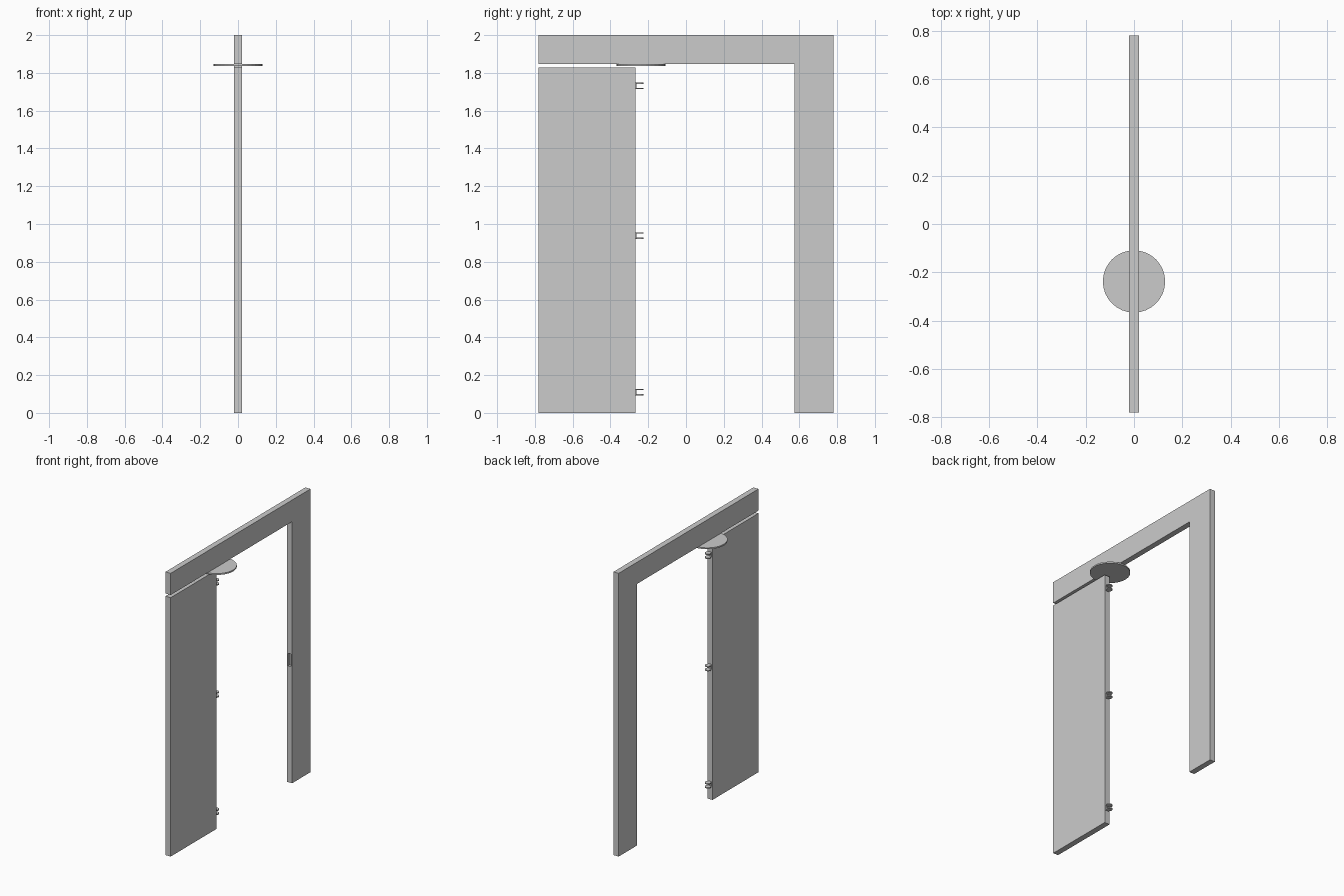
import bpy
import bmesh
from mathutils import Matrix, Vector

cube = bpy.data.objects.get("Cube")
if cube:
    bpy.data.objects.remove(cube, do_unlink=True)

grey = bpy.data.materials.new("plain_grey")
grey.use_nodes = True
grey.diffuse_color = (0.6, 0.6, 0.6, 1)
grey.node_tree.nodes["Principled BSDF"].inputs["Base Color"].default_value = (0.6, 0.6, 0.6, 1)

HALF = 0.02        # half thickness of frame and door
END = 0.78         # half length of the frame
HEADER = 1.847     # underside of the header
JAMB = 0.575       # inner side of the post
EDGE = -0.267      # hinge edge of the door


def finish(name, bm):
    bmesh.ops.recalc_face_normals(bm, faces=bm.faces)
    mesh = bpy.data.meshes.new(name)
    bm.to_mesh(mesh)
    bm.free()
    mesh.materials.append(grey)
    obj = bpy.data.objects.new(name, mesh)
    bpy.context.collection.objects.link(obj)
    return obj


def box(name, low, high):
    low, high = Vector(low), Vector(high)
    bm = bmesh.new()
    place = Matrix.Translation((low + high) / 2) @ Matrix.Diagonal((high - low).to_4d())
    place[3][3] = 1
    bmesh.ops.create_cube(bm, size=1, matrix=place)
    return finish(name, bm)


def disc(name, y, z, radius, height, sides=32):
    bm = bmesh.new()
    bmesh.ops.create_cone(bm, cap_ends=True, segments=sides, radius1=radius, radius2=radius,
                          depth=height, matrix=Matrix.Translation((0, y, z)))
    return finish(name, bm)


# Header and post as one L-shaped profile
bm = bmesh.new()
outline = [(-END, HEADER), (JAMB, HEADER), (JAMB, 0), (END, 0), (END, 2), (-END, 2)]
face = bm.faces.new([bm.verts.new((-HALF, y, z)) for y, z in outline])
moved = bmesh.ops.extrude_face_region(bm, geom=[face])["geom"]
bmesh.ops.translate(bm, vec=(2 * HALF, 0, 0),
                    verts=[v for v in moved if isinstance(v, bmesh.types.BMVert)])
frame = finish("door_frame", bm)

# Latch recess in the inner side of the post
cutter = box("latch_cutter", (-0.012, JAMB - 0.02, 0.82), (0.012, JAMB + 0.02, 0.91))
cutter.hide_render = True
cutter.hide_set(True)
cut = frame.modifiers.new("latch_recess", "BOOLEAN")
cut.operation = "DIFFERENCE"
cut.object = cutter

# Door panel and the round plate above its edge
box("door_panel", (-HALF, -END, 0), (HALF, EDGE, 1.828))
disc("pivot_plate", -0.238, 1.841, 0.129, 0.01)

# Hinges: a thin back plate with two round lugs
for label, z in (("lower", 0.11), ("middle", 0.938), ("upper", 1.731)):
    box(label + "_hinge_plate", (-0.012, EDGE, z - 0.017), (0.012, EDGE + 0.006, z + 0.017))
    for side, offset in (("bottom", -0.014), ("top", 0.014)):
        disc(label + "_hinge_" + side + "_lug", -0.245, z + offset, HALF, 0.007, 16)
